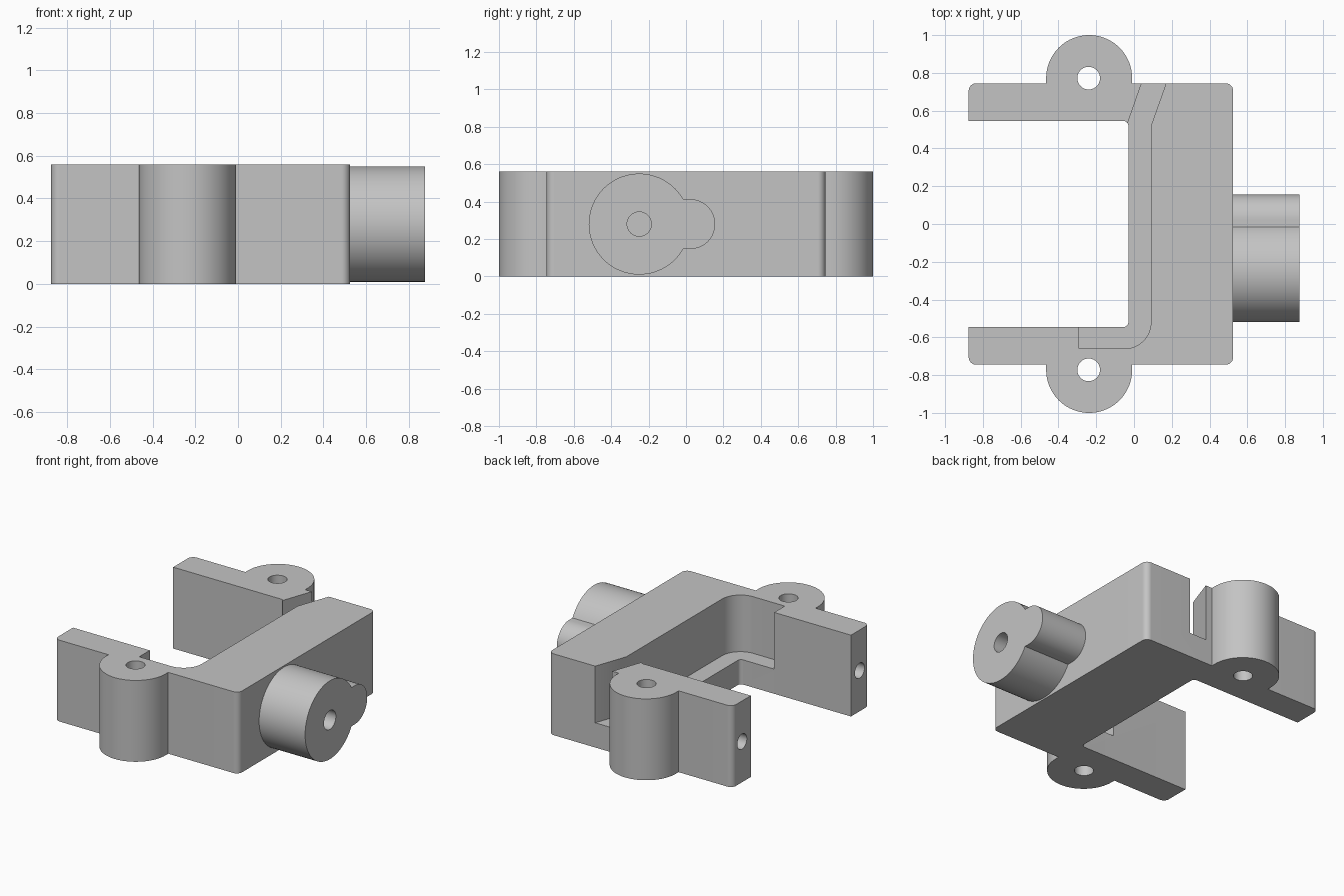
import bpy, bmesh, math
from mathutils import Vector, Matrix

default = bpy.data.objects.get("Cube")
if default:
    bpy.data.objects.remove(default, do_unlink=True)

HEIGHT = 0.56
MID = HEIGHT / 2

# Single grey material
grey = bpy.data.materials.new("plain grey")
grey.use_nodes = True
colour = (0.55, 0.55, 0.55, 1)
grey.diffuse_color = colour
grey.node_tree.nodes["Principled BSDF"].inputs["Base Color"].default_value = colour


def fillet(corners, steps=20):
    """Turn (x, y, radius) corners into an outline with rounded corners."""
    out = []
    for i, (x, y, r) in enumerate(corners):
        p = Vector((x, y))
        if r == 0:
            out.append(p)
            continue
        a = (Vector(corners[i - 1][:2]) - p).normalized()
        b = (Vector(corners[(i + 1) % len(corners)][:2]) - p).normalized()
        half = a.angle(b) / 2
        centre = p + (a + b).normalized() * r / math.sin(half)
        start = p + a * r / math.tan(half) - centre
        end = p + b * r / math.tan(half) - centre
        sweep = math.atan2(start.x * end.y - start.y * end.x, start.dot(end))
        for k in range(steps + 1):
            out.append(centre + Matrix.Rotation(sweep * k / steps, 2) @ start)
    return [p for i, p in enumerate(out) if (p - out[i - 1]).length > 1e-5]


def circle(cx, cy, r, n=48):
    return [Vector((cx + r * math.cos(math.tau * k / n),
                    cy + r * math.sin(math.tau * k / n))) for k in range(n)]


def prism(name, outline, lo, hi, along_x=False):
    """Extrude an outline along z, or a (y, z) outline along x."""
    bm = bmesh.new()
    place = (lambda p, d: (d, p.x, p.y)) if along_x else (lambda p, d: (p.x, p.y, d))
    face = bm.faces.new([bm.verts.new(place(p, lo)) for p in outline])
    grown = bmesh.ops.extrude_face_region(bm, geom=[face])["geom"]
    shift = Vector(place(Vector((0, 0)), hi - lo))
    bmesh.ops.translate(bm, vec=shift,
                        verts=[g for g in grown if isinstance(g, bmesh.types.BMVert)])
    bmesh.ops.recalc_face_normals(bm, faces=bm.faces)
    mesh = bpy.data.meshes.new(name)
    bm.to_mesh(mesh)
    bm.free()
    mesh.materials.append(grey)
    obj = bpy.data.objects.new(name, mesh)
    bpy.context.collection.objects.link(obj)
    return obj


def activate(obj):
    bpy.ops.object.select_all(action='DESELECT')
    obj.select_set(True)
    bpy.context.view_layer.objects.active = obj


def cut(target, cutter):
    cutter.hide_render = True
    mod = target.modifiers.new("cut", 'BOOLEAN')
    mod.operation = 'DIFFERENCE'
    mod.solver = 'EXACT'
    mod.object = cutter
    activate(target)
    bpy.ops.object.modifier_apply(modifier=mod.name)
    bpy.data.objects.remove(cutter, do_unlink=True)


# Bracket: block, two arms and two rounded ears, mirrored front to back
half = [(-0.03, 0.545, 0.025), (-0.875, 0.545, 0), (-0.875, 0.745, 0.04),
        (-0.465, 0.745, 0), (-0.465, 1, 0.2275), (-0.01, 1, 0.2275),
        (-0.01, 0.745, 0), (0.525, 0.745, 0.04)]
outline = half + [(x, -y, r) for x, y, r in reversed(half)]
bracket = prism("bracket_body", fillet(outline), 0, HEIGHT)

# Stepped pocket along the inner wall, leaving through the back as a slanted slot
pocket = [(-0.29, -0.66, 0), (0.09, -0.66, 0.14), (0.09, 0.52, 0),
          (0.207, 0.85, 0), (0.077, 0.85, 0), (-0.07, 0.43, 0),
          (-0.1, 0.43, 0), (-0.1, -0.5, 0), (-0.29, -0.5, 0)]
cut(bracket, prism("pocket_cutter", fillet(pocket), 0.17, 0.7))

# Ear holes and arm end holes
for side in (-1, 1):
    cut(bracket, prism("ear_hole_cutter", circle(-0.24, side * 0.772, 0.06), -0.1, 0.7))
    cut(bracket, prism("arm_hole_cutter", circle(side * 0.64, MID, 0.052),
                       -1, -0.55, along_x=True))

# Keyhole-shaped boss: large round joined to a small one
R, r, joint = 0.27, 0.133, -0.25 + math.sqrt(0.27 ** 2 - 0.133 ** 2)
start = math.asin(r / R)
big = [Vector((-0.25 + R * math.cos(a), MID + R * math.sin(a)))
       for a in (start + (math.tau - 2 * start) * k / 64 for k in range(65))]
small = [Vector((0.023 + r * math.cos(a), MID + r * math.sin(a)))
         for a in (-math.pi / 2 + math.pi * k / 32 for k in range(33))]
boss = prism("side_boss", big + small, 0.515, 0.875, along_x=True)
cut(boss, prism("boss_hole_cutter", circle(-0.25, MID, 0.065), 0.535, 1, along_x=True))

for obj in (bracket, boss):
    activate(obj)
    bpy.ops.object.shade_smooth_by_angle(angle=math.radians(30))
